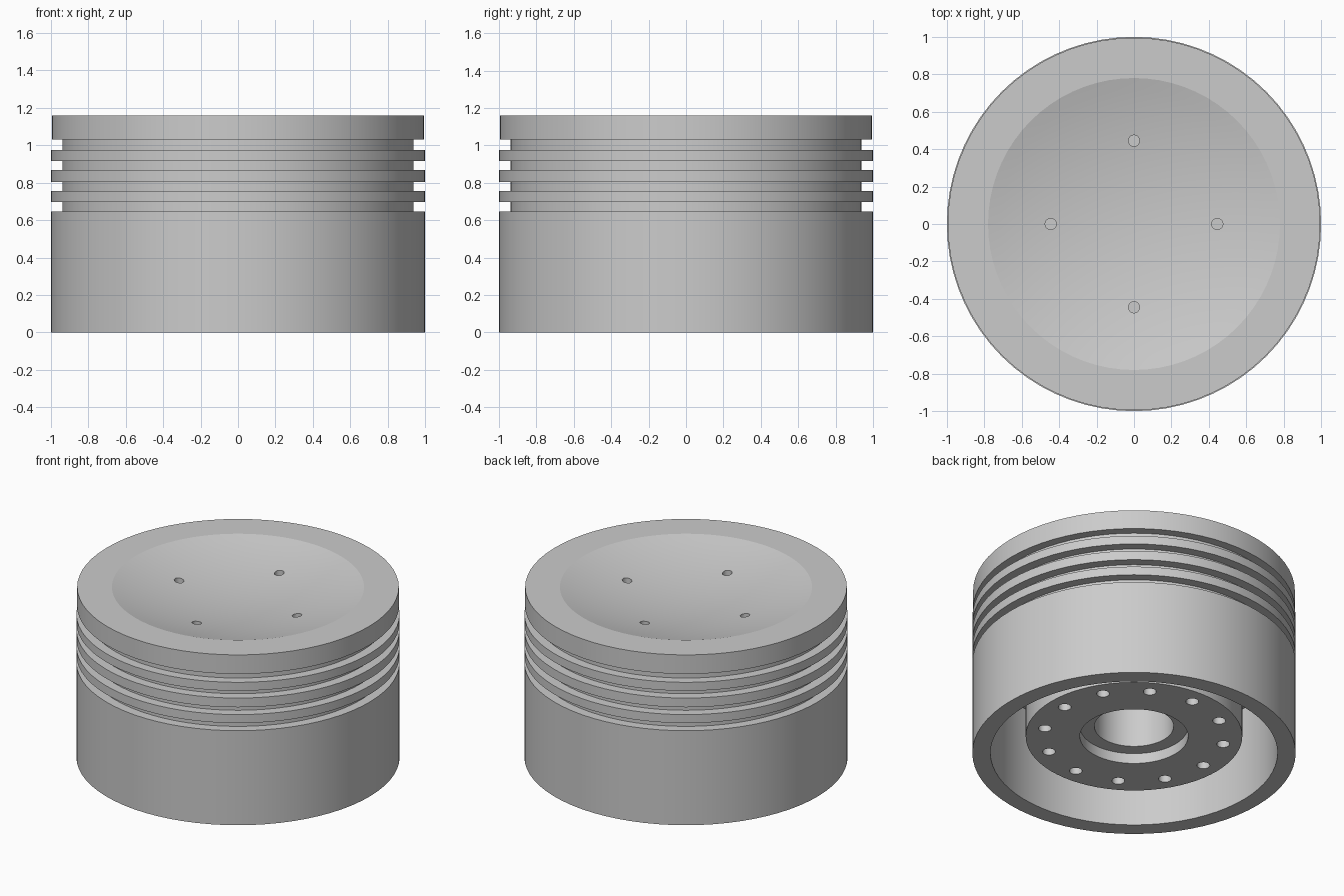
import bpy, bmesh, math
from mathutils import Matrix, Vector

if "Cube" in bpy.data.objects:
    bpy.data.objects.remove(bpy.data.objects["Cube"])

SEGMENTS = 72
HEIGHT, BOWL_R, BOWL_DEPTH = 1.16, 0.78, 0.11
SPHERE_R = (BOWL_R ** 2 + BOWL_DEPTH ** 2) / (2 * BOWL_DEPTH)


def bowl_z(r):
    """Height of the dished crown at radius r."""
    return HEIGHT - BOWL_DEPTH + SPHERE_R - math.sqrt(SPHERE_R ** 2 - r ** 2)


def new_object(name, bm):
    mesh = bpy.data.meshes.new(name)
    bmesh.ops.recalc_face_normals(bm, faces=bm.faces[:])
    bm.to_mesh(mesh)
    bm.free()
    obj = bpy.data.objects.new(name, mesh)
    bpy.context.collection.objects.link(obj)
    return obj


def lathe(name, profile):
    """Revolve (radius, z) points around the z axis."""
    bm = bmesh.new()
    verts = [bm.verts.new((r, 0, z)) for r, z in profile]
    edges = [bm.edges.new(pair) for pair in zip(verts, verts[1:])]
    bmesh.ops.spin(bm, geom=verts + edges, cent=(0, 0, 0), axis=(0, 0, 1),
                   angle=math.tau, steps=SEGMENTS, use_duplicate=False)
    bmesh.ops.remove_doubles(bm, verts=bm.verts[:], dist=1e-4)
    return new_object(name, bm)


def add_hole_ring(bm, count, ring_r, hole_r, z0, z1):
    """Cylinders spaced evenly around the axis, used for drilling."""
    for i in range(count):
        a = math.tau * i / count
        pos = Vector((ring_r * math.cos(a), ring_r * math.sin(a), (z0 + z1) / 2))
        bmesh.ops.create_cone(bm, cap_ends=True, segments=32, radius1=hole_r,
                              radius2=hole_r, depth=z1 - z0,
                              matrix=Matrix.Translation(pos))


# Underside: stepped central bore, boss, annular pocket, skirt
profile = [(0, 0.62), (0.245, 0.62), (0.245, 0.19), (0.335, 0.19),
           (0.335, 0.12), (0.67, 0.12), (0.67, 0.65), (0.888, 0.65),
           (0.888, 0), (1, 0)]
# Outer wall with four ring grooves
for low, high in [(0.645, 0.697), (0.755, 0.805), (0.868, 0.917), (0.975, 1.03)]:
    top_r = 0.995 if high > 1 else 1
    profile += [(1, low), (0.937, low), (0.937, high), (top_r, high)]
# Top land and dished crown
profile.append((0.995, HEIGHT))
for i in range(13):
    r = BOWL_R * (1 - i / 12)
    profile.append((r, bowl_z(r)))
piston = lathe("piston_crown", profile)

# Drilled holes: four in the crown, twelve in the boss
bm = bmesh.new()
add_hole_ring(bm, 4, 0.445, 0.03, bowl_z(0.445) - 0.07, HEIGHT + 0.1)
add_hole_ring(bm, 12, 0.56, 0.04, 0.0, 0.45)
drills = new_object("drill_cutter", bm)
drills.hide_render = True

bpy.context.view_layer.objects.active = piston
piston.select_set(True)
mod = piston.modifiers.new("drill", 'BOOLEAN')
mod.operation = 'DIFFERENCE'
mod.solver = 'EXACT'
mod.object = drills
bpy.ops.object.modifier_apply(modifier=mod.name)
bpy.data.objects.remove(drills)

bpy.ops.object.shade_smooth_by_angle(angle=math.radians(13))
